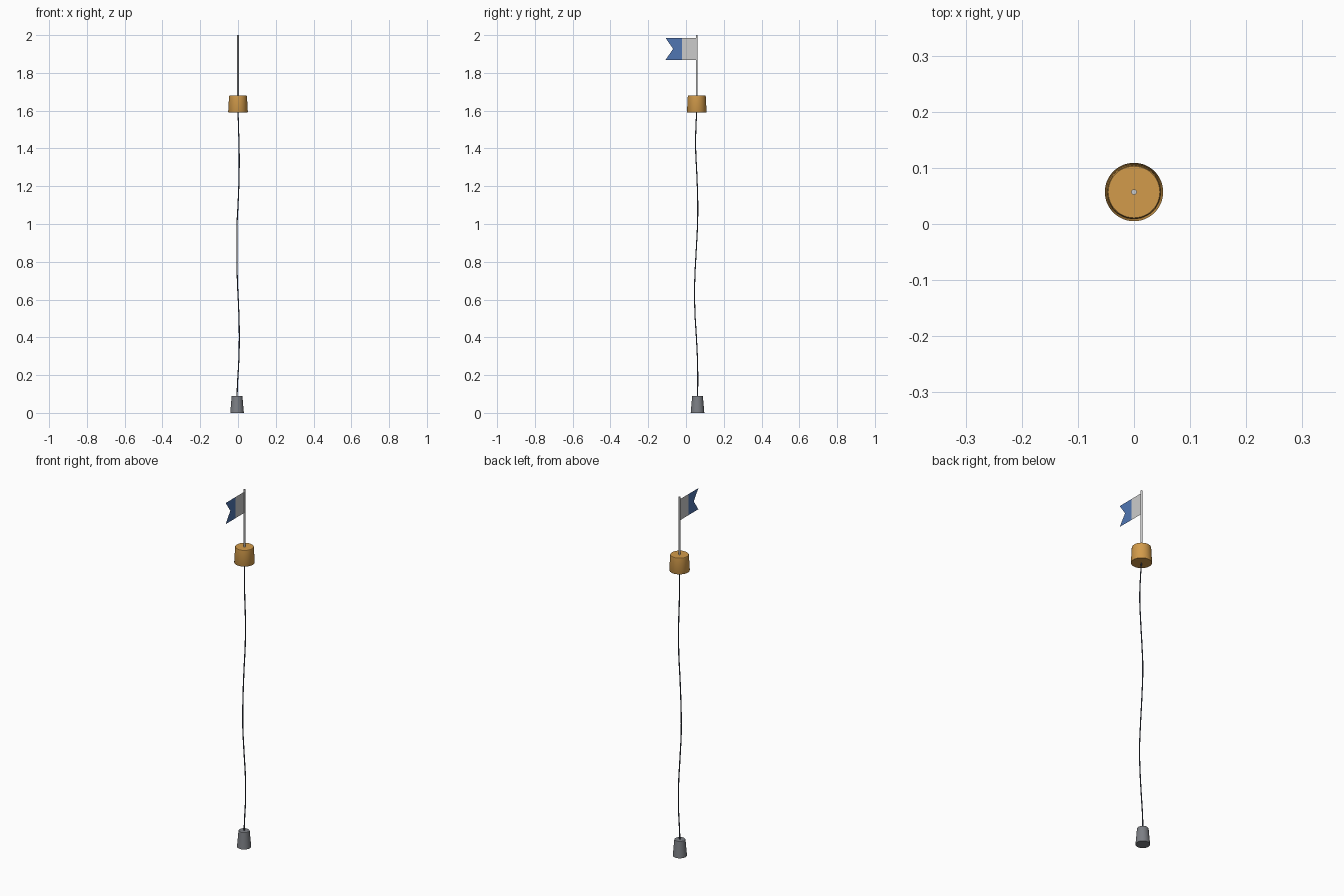
import bpy, bmesh, math
from mathutils import Vector

if "Cube" in bpy.data.objects:
    bpy.data.objects.remove(bpy.data.objects["Cube"])

CX, CY = 0.0, 0.057  # mast axis


def paint(obj, name, rgb):
    mat = bpy.data.materials.get(name) or bpy.data.materials.new(name)
    mat.diffuse_color = (*rgb, 1)
    mat.use_nodes = True
    mat.node_tree.nodes["Principled BSDF"].inputs["Base Color"].default_value = mat.diffuse_color
    obj.data.materials.append(mat)


def lathe(name, profile, x, y, sides=32):
    """Closed solid of revolution from (radius, z) points."""
    bm = bmesh.new()
    verts = [bm.verts.new((r, 0, z)) for r, z in profile]
    edges = [bm.edges.new(p) for p in zip(verts, verts[1:])]
    bmesh.ops.spin(bm, geom=verts + edges, cent=(0, 0, 0), axis=(0, 0, 1),
                   angle=math.tau, steps=sides)
    bmesh.ops.remove_doubles(bm, verts=bm.verts, dist=1e-5)
    bmesh.ops.recalc_face_normals(bm, faces=bm.faces)
    mesh = bpy.data.meshes.new(name)
    bm.to_mesh(mesh)
    bm.free()
    obj = bpy.data.objects.new(name, mesh)
    obj.location = (x, y, 0)
    bpy.context.collection.objects.link(obj)
    bpy.ops.object.select_all(action='DESELECT')
    obj.select_set(True)
    bpy.context.view_layer.objects.active = obj
    bpy.ops.object.shade_smooth_by_angle(angle=math.radians(30))
    return obj


def panel(name, points):
    """Flat cloth panel in the y-z plane."""
    mesh = bpy.data.meshes.new(name)
    mesh.from_pydata([(CX, y, z) for y, z in points], [], [range(len(points))])
    obj = bpy.data.objects.new(name, mesh)
    bpy.context.collection.objects.link(obj)
    return obj


# tapered float with softened rims
buoy = lathe("float", [(0, 1.591), (0.051, 1.591), (0.052, 1.593),
                       (0.0475, 1.677), (0.046, 1.679), (0, 1.679)], CX, CY, 48)
paint(buoy, "orange", (0.65, 0.33, 0.07))

# mast
lathe("mast", [(0, 1.66), (0.005, 1.66), (0.005, 2.0), (0, 2.0)], CX, CY, 16)

# swallow-tailed flag in two colours
top, low, mid = 1.986, 1.868, 1.927
paint(panel("flag_inner", [(CY, low), (CY, top), (-0.02, top), (-0.02, low)]),
      "white", (0.7, 0.7, 0.7))
paint(panel("flag_tail", [(-0.02, low), (-0.02, top), (-0.109, top),
                          (-0.068, mid), (-0.109, low)]),
      "blue", (0.08, 0.18, 0.45))

# anchor weight
weight = lathe("weight", [(0, 0), (0.036, 0), (0.0285, 0.088),
                          (0.027, 0.09), (0, 0.09)], -0.005, 0.061)
paint(weight, "lead", (0.2, 0.21, 0.23))

# slack rope
path = [(0, 0.057, 1.6), (0.003, 0.052, 1.5), (0.006, 0.051, 1.4),
        (0.006, 0.057, 1.27), (0.001, 0.062, 1.12), (-0.005, 0.061, 1.0),
        (-0.006, 0.053, 0.84), (-0.003, 0.046, 0.69), (0.004, 0.047, 0.54),
        (0.007, 0.055, 0.4), (0.004, 0.061, 0.27), (-0.003, 0.062, 0.15),
        (-0.005, 0.061, 0.08)]
curve = bpy.data.curves.new("rope", 'CURVE')
curve.dimensions = '3D'
curve.bevel_depth = 0.003
curve.bevel_resolution = 2
curve.resolution_u = 4
curve.use_fill_caps = True
spline = curve.splines.new('BEZIER')
spline.bezier_points.add(len(path) - 1)
for bp, co in zip(spline.bezier_points, path):
    bp.co = co
    bp.handle_left_type = bp.handle_right_type = 'AUTO'
rope = bpy.data.objects.new("rope", curve)
bpy.context.collection.objects.link(rope)
paint(rope, "dark_rope", (0.06, 0.07, 0.1))
